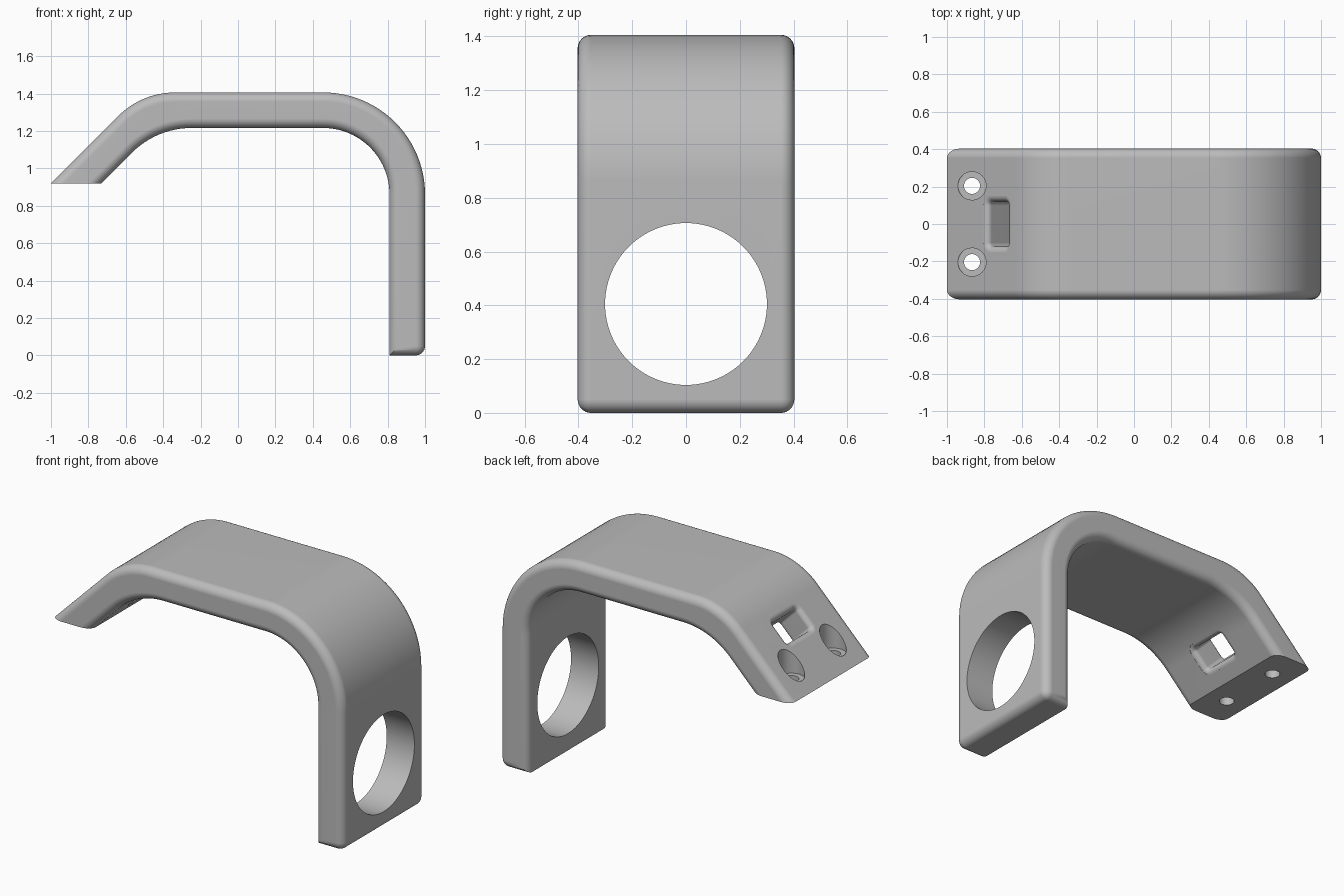
import bpy, bmesh
from math import cos, sin, radians, sqrt
from mathutils import Vector

if "Cube" in bpy.data.objects:
    bpy.data.objects.remove(bpy.data.objects["Cube"])

HALF = 0.403      # half width in y
EDGE = 0.05       # rounding of the outer edges
THICK = 0.19      # plate thickness


def arc(cx, cz, r, a0, a1, n):
    steps = [radians(a0 + (a1 - a0) * i / n) for i in range(n + 1)]
    return [(cx + r * cos(a), cz + r * sin(a)) for a in steps]


def make_object(name, bm):
    bmesh.ops.recalc_face_normals(bm, faces=bm.faces)
    mesh = bpy.data.meshes.new(name)
    bm.to_mesh(mesh)
    bm.free()
    obj = bpy.data.objects.new(name, mesh)
    bpy.context.collection.objects.link(obj)
    return obj


def loft(bm, rings):
    """Closed skin through rings of points."""
    loops = [[bm.verts.new(p) for p in ring] for ring in rings]
    for a, b in zip(loops, loops[1:]):
        for i in range(len(a)):
            j = (i + 1) % len(a)
            bm.faces.new((a[i], a[j], b[j], b[i]))
    bm.faces.new(loops[0])
    bm.faces.new(loops[-1])


def cylinder_cutter(name, start, end, r, n=64):
    start, end = Vector(start), Vector(end)
    turn = (end - start).to_track_quat("Z", "Y")
    circle = [turn @ Vector((x, y, 0)) for x, y in arc(0, 0, r, 0, 360, n)[:-1]]
    bm = bmesh.new()
    loft(bm, [[p + start for p in circle], [p + end for p in circle]])
    return make_object(name, bm)


# Bent bracket: strap profile in xz, extruded across y
profile = [(-1, 0.92)]
profile += arc(-0.336, 0.976, 0.43, 135, 90, 12)
profile += arc(0.455, 0.861, 0.545, 90, 0, 24)
profile += [(1, 0), (0.81, 0)]
profile += arc(0.455, 0.861, 0.355, 0, 90, 24)
profile += arc(-0.248, 0.766, 0.45, 90, 135, 12)
profile += [(-0.73, 0.92)]

bm = bmesh.new()
loft(bm, [[(x, y, z) for x, z in profile] for y in (-HALF, HALF)])
bmesh.ops.recalc_face_normals(bm, faces=bm.faces)

# Round both rims and the outer bottom edge; the foot's cut stays sharp
rounded = []
for e in bm.edges:
    a, b = (v.co for v in e.verts)
    mid = (a + b) / 2
    on_rim = abs(mid.y) > HALF - 0.001
    foot = mid.x < -0.7 and abs(a.z - 0.92) + abs(b.z - 0.92) < 0.001
    bottom_outer = not on_rim and mid.z < 0.001 and mid.x > 0.99
    if (on_rim and not foot) or bottom_outer:
        rounded.append(e)
bmesh.ops.bevel(bm, geom=rounded, offset=EDGE, offset_type="OFFSET", segments=8,
                profile=0.5, affect="EDGES", clamp_overlap=False)
bracket = make_object("bent_bracket", bm)

# Large round opening in the leg
cutters = [cylinder_cutter("leg_hole", (0.6, 0, 0.405), (1.2, 0, 0.405), 0.301, 96)]

# Counterbored screw holes in the foot
for side, y in (("left", 0.204), ("right", -0.204)):
    cutters.append(cylinder_cutter(side + "_screw_hole", (-0.866, y, 0.8), (-0.866, y, 1.3), 0.043, 40))
    cutters.append(cylinder_cutter(side + "_counterbore", (-0.866, y, 0.97), (-0.866, y, 1.35), 0.075))

# Slot square to the sloping plate, with softened mouths
along = Vector((1, 0, 1)).normalized()
out = Vector((-1, 0, 1)).normalized()
centre = Vector((-0.731, 0, 1.189)) - out * THICK / 2
FLARE, CORNER = 0.03, 0.02


def slot_ring(depth, grow):
    hs, hy, r = 0.073 + grow, 0.12 + grow, CORNER + grow
    pts = []
    for k, (sx, sy) in enumerate(((1, 1), (-1, 1), (-1, -1), (1, -1))):
        pts += arc(sx * (hs - r), sy * (hy - r), r, 90 * k, 90 * k + 90, 6)
    return [centre + along * s + Vector((0, y, 0)) + out * depth for s, y in pts]


half_rings = [(THICK / 2 + 0.05, FLARE)]
for i in range(7):
    d = FLARE * (1 - cos(radians(15 * i)))
    half_rings.append((THICK / 2 - d, FLARE - sqrt(max(0, FLARE ** 2 - (FLARE - d) ** 2))))
rings = [slot_ring(d, g) for d, g in half_rings]
rings += [slot_ring(-d, g) for d, g in reversed(half_rings)]
bm = bmesh.new()
loft(bm, rings)
cutters.append(make_object("strap_slot", bm))

# Cut the openings and keep the finished mesh
for c in cutters:
    c.hide_render = True
    mod = bracket.modifiers.new(c.name, "BOOLEAN")
    mod.operation = "DIFFERENCE"
    mod.solver = "EXACT"
    mod.object = c
bpy.context.view_layer.update()
graph = bpy.context.evaluated_depsgraph_get()
finished = bpy.data.meshes.new_from_object(bracket.evaluated_get(graph))
bracket.modifiers.clear()
bracket.data = finished
for c in cutters:
    bpy.data.objects.remove(c)

# Plain grey finish
grey = bpy.data.materials.new("plain_grey")
grey.use_nodes = True
colour = (0.5, 0.5, 0.5, 1)
grey.diffuse_color = colour
grey.node_tree.nodes["Principled BSDF"].inputs["Base Color"].default_value = colour
finished.materials.clear()
finished.materials.append(grey)

# Smooth curves, crisp cut edges, flat faces kept flat
for o in bpy.context.selected_objects:
    o.select_set(False)
bracket.select_set(True)
bpy.context.view_layer.objects.active = bracket
bpy.ops.object.shade_smooth_by_angle(angle=radians(30))
weighted = bracket.modifiers.new("even_shading", "WEIGHTED_NORMAL")
weighted.keep_sharp = True
